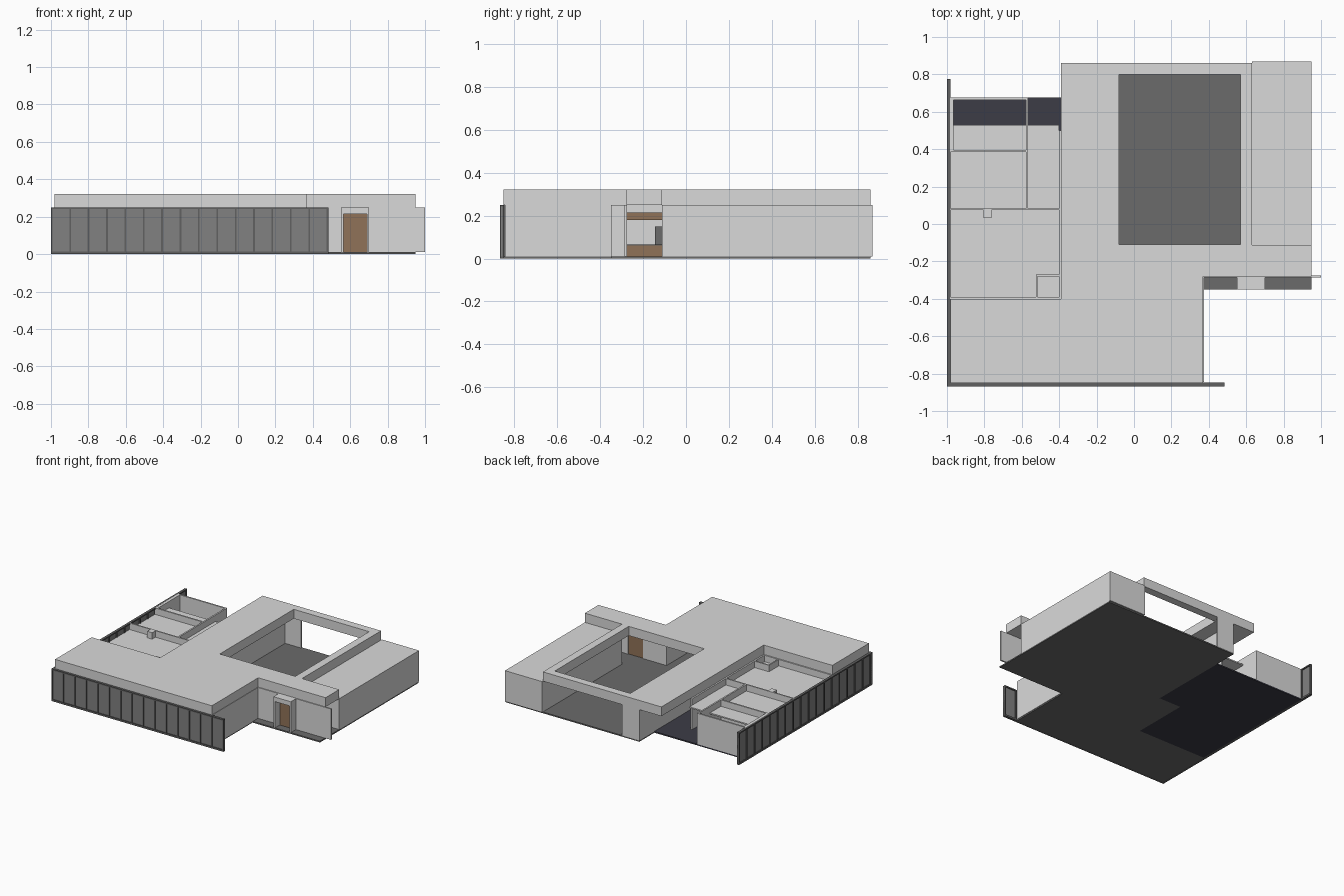
import bpy, bmesh

if "Cube" in bpy.data.objects:
    bpy.data.objects.remove(bpy.data.objects["Cube"])


def mat(name, r, g, b):
    m = bpy.data.materials.new(name)
    m.diffuse_color = (r, g, b, 1)
    m.use_nodes = True
    m.node_tree.nodes["Principled BSDF"].inputs["Base Color"].default_value = m.diffuse_color
    return m


PLASTER = mat("light_plaster", 0.70, 0.70, 0.70)
FLOOR = mat("dark_grey_floor", 0.145, 0.145, 0.145)
FRAME = mat("dark_frame", 0.12, 0.12, 0.12)
GLASS = mat("grey_glass", 0.22, 0.22, 0.22)
NAVY = mat("navy_floor", 0.045, 0.045, 0.062)
WOOD = mat("brown_wood", 0.28, 0.17, 0.098)

WALL_TOP = 0.25
ROOF_TOP = 0.322
SLAB = 0.01


def finish(name, bm, material):
    bmesh.ops.recalc_face_normals(bm, faces=bm.faces)
    me = bpy.data.meshes.new(name)
    bm.to_mesh(me)
    bm.free()
    me.materials.append(material)
    ob = bpy.data.objects.new(name, me)
    bpy.context.collection.objects.link(ob)
    return ob


def boxes(name, material, *items):
    """One object from boxes given as (x0, x1, y0, y1, z0, z1)."""
    bm = bmesh.new()
    for x0, x1, y0, y1, z0, z1 in items:
        vs = bmesh.ops.create_cube(bm, size=1)["verts"]
        for v in vs:
            v.co.x = x1 if v.co.x > 0 else x0
            v.co.y = y1 if v.co.y > 0 else y0
            v.co.z = z1 if v.co.z > 0 else z0
    return finish(name, bm, material)


def prism(name, material, outline, z0, z1):
    bm = bmesh.new()
    face = bm.faces.new([bm.verts.new((x, y, z0)) for x, y in outline])
    ext = bmesh.ops.extrude_face_region(bm, geom=[face])["geom"]
    bm.faces.new([v for v in reversed(face.verts)]) if not face.is_valid else None
    for v in ext:
        if isinstance(v, bmesh.types.BMVert):
            v.co.z = z1
    return finish(name, bm, material)


# Floors
prism("main_floor", FLOOR,
      [(-0.985, -0.85), (0.37, -0.85), (0.37, -0.35), (0.95, -0.35), (0.95, 0.86),
       (-0.2, 0.86), (-0.2, 0.045), (-0.39, 0.045), (-0.39, -0.4), (-0.985, -0.4)], 0, SLAB)
prism("room_floor", NAVY,
      [(-0.985, -0.4), (-0.39, -0.4), (-0.39, 0.045), (-0.2, 0.045), (-0.2, 0.675),
       (-0.985, 0.675)], 0, SLAB)

# Flat roof with the courtyard opening cut through it
roof = prism("roof", PLASTER,
             [(-0.98, -0.85), (0.37, -0.85), (0.37, -0.28), (0.95, -0.28), (0.95, -0.113),
              (0.63, -0.113), (0.63, 0.86), (-0.39, 0.86), (-0.39, -0.4), (-0.98, -0.4)],
             WALL_TOP, ROOF_TOP)
cutter = boxes("courtyard_cutter", PLASTER, (-0.08, 0.57, -0.11, 0.80, 0.2, 0.4))
cutter.hide_render = True
mod = roof.modifiers.new("courtyard_opening", 'BOOLEAN')
mod.operation = 'DIFFERENCE'
mod.solver = 'EXACT'
mod.object = cutter
bpy.context.view_layer.update()
cut = bpy.data.meshes.new_from_object(roof.evaluated_get(bpy.context.evaluated_depsgraph_get()))
roof.modifiers.clear()
roof.data = cut
bpy.data.objects.remove(cutter)

# Lower wing on the right
boxes("side_wing", PLASTER, (0.63, 0.95, -0.113, 0.87, SLAB, WALL_TOP))


def wall(x0, x1, y0, y1):
    return (x0, x1, y0, y1, SLAB, WALL_TOP)


# Entrance walls, and the rear wall set back under the roof overhang
boxes("entrance_walls", PLASTER,
      wall(0.36, 0.373, -0.845, -0.275),
      wall(0.373, 0.563, -0.287, -0.275),
      wall(0.69, 1.0, -0.287, -0.275),
      (0.563, 0.69, -0.287, -0.275, 0.215, WALL_TOP))
boxes("rear_walls", PLASTER,
      wall(-0.2, -0.05, 0.848, 0.86),
      wall(-0.2, -0.188, 0.045, 0.848),
      wall(-0.39, -0.2, 0.045, 0.057))

# Room partitions on the left
boxes("room_walls", PLASTER,
      wall(-0.402, -0.39, -0.4, 0.5),
      wall(-0.985, -0.39, -0.4, -0.39),
      wall(-0.985, -0.39, 0.074, 0.084),
      wall(-0.985, -0.575, 0.384, 0.396),
      wall(-0.578, -0.566, 0.08, 0.675),
      wall(-0.985, -0.566, 0.663, 0.675),
      wall(-0.985, -0.965, 0.39, 0.67),
      wall(-0.525, -0.515, -0.39, -0.27),
      wall(-0.525, -0.39, -0.28, -0.27))
boxes("duct", PLASTER, wall(-0.805, -0.762, 0.033, 0.078))
boxes("room_ceilings", PLASTER,
      (-0.985, -0.4, -0.395, 0.08, 0.19, 0.2),
      (-0.985, -0.575, 0.08, 0.53, 0.19, 0.2),
      (-0.57, -0.402, 0.08, 0.53, 0.19, 0.2))

# Door and its projecting surround
boxes("front_door", WOOD, (0.563, 0.69, -0.29, -0.28, SLAB, 0.215))
boxes("door_surround", PLASTER,
      (0.55, 0.563, -0.35, -0.287, SLAB, WALL_TOP),
      (0.69, 0.70, -0.35, -0.287, SLAB, WALL_TOP),
      (0.563, 0.69, -0.35, -0.287, 0.215, WALL_TOP))

# Built-in cabinets on the inner wall
boxes("cabinets", WOOD,
      (-0.39, -0.33, -0.39, 0.03, SLAB, 0.06),
      (-0.39, -0.35, -0.39, 0.03, 0.18, 0.215))
boxes("worktop", FRAME,
      (-0.39, -0.328, -0.39, 0.03, 0.06, 0.066))
boxes("cabinet_panel", FLOOR, (-0.39, -0.38, -0.145, -0.1, 0.066, 0.15))


# Glazed screens: sheet, rails and evenly spaced mullions
def screen(name, start, end, count, along_x):
    def place(a0, a1, d0, d1, z0, z1):
        if along_x:
            return (a0, a1, -0.868 + d0, -0.868 + d1, z0, z1)
        return (-1 + d0, -1 + d1, a0, a1, z0, z1)
    boxes(name + "_glass", GLASS, place(start, end, 0.006, 0.012, 0.01, 0.242))
    bars = [place(start, end, 0, 0.02, 0.0, 0.014),
            place(start, end, 0, 0.02, 0.24, WALL_TOP)]
    w = 0.009
    for i in range(count + 1):
        a = start + (end - start - w) * i / count
        bars.append(place(a, a + w, 0, 0.02, 0.014, 0.24))
    boxes(name + "_frame", FRAME, *bars)


screen("front_screen", -1.0, 0.483, 15, True)
screen("side_screen", -0.848, 0.775, 17, False)
